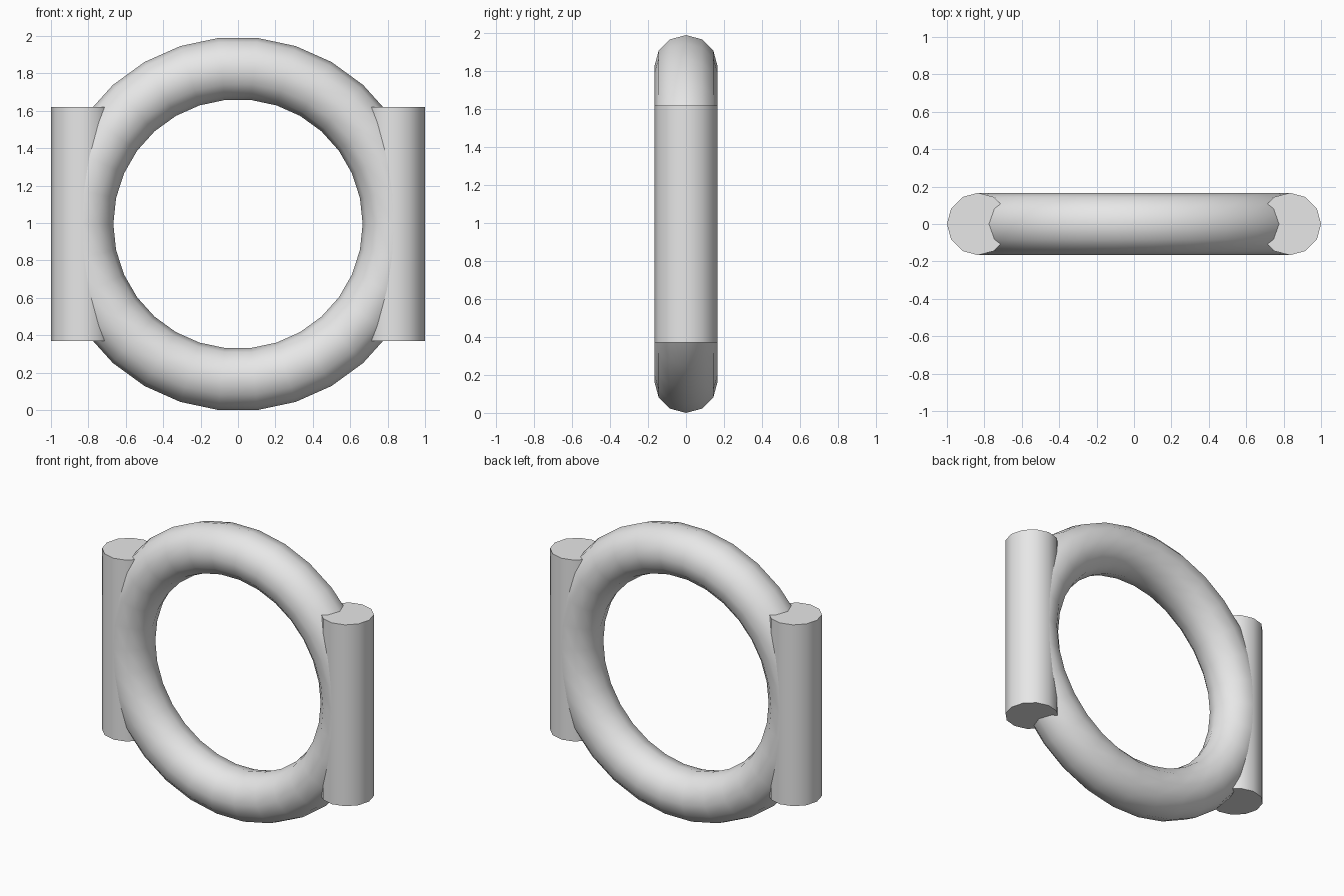
import bpy
import math

cube = bpy.data.objects.get("Cube")
if cube:
    bpy.data.objects.remove(cube, do_unlink=True)

MINOR = 1 / 6             # tube and post radius
MAJOR = 1 - MINOR         # ring centreline radius
SEGMENTS, SIDES = 30, 12
CENTRE_Z = math.cos(math.pi / SEGMENTS)
POST_HEIGHT = 1.25

# Single plain grey
grey = bpy.data.materials.new("light_grey")
grey.use_nodes = True
colour = (0.8, 0.8, 0.8, 1)
grey.diffuse_color = colour
grey.node_tree.nodes["Principled BSDF"].inputs["Base Color"].default_value = colour


def finish(name):
    """Name, colour and smooth the newly added part."""
    part = bpy.context.object
    part.name = name
    part.data.materials.append(grey)
    bpy.ops.object.shade_smooth_by_angle(angle=math.radians(45))


# Upright ring
bpy.ops.mesh.primitive_torus_add(
    major_segments=SEGMENTS, minor_segments=SIDES,
    major_radius=MAJOR, minor_radius=MINOR,
    location=(0, 0, CENTRE_Z), rotation=(math.pi / 2, 0, 0))
finish("ring")

# Vertical post on each side
for name, side in (("left_post", 1), ("right_post", -1)):
    bpy.ops.mesh.primitive_cylinder_add(
        vertices=SIDES, radius=MINOR, depth=POST_HEIGHT,
        location=(side * MAJOR, 0, CENTRE_Z))
    finish(name)
